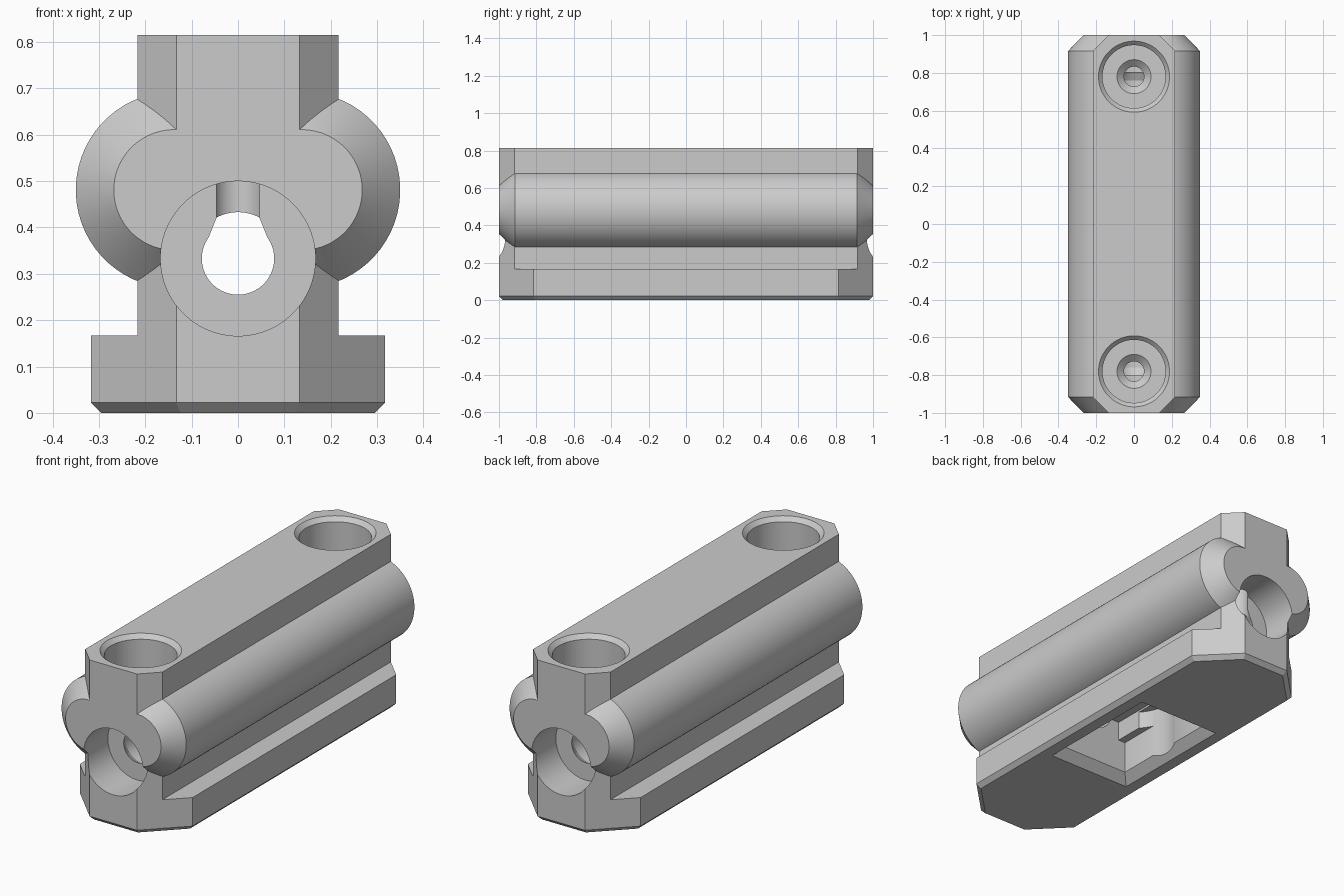
import bpy, bmesh, math
from mathutils import Matrix

if "Cube" in bpy.data.objects:
    bpy.data.objects.remove(bpy.data.objects["Cube"], do_unlink=True)

gray = bpy.data.materials.new("plain gray")
gray.use_nodes = True
COLOR = (0.6, 0.6, 0.6, 1)
gray.diffuse_color = COLOR
for node in gray.node_tree.nodes:
    if node.type == 'BSDF_PRINCIPLED':
        node.inputs["Base Color"].default_value = COLOR

ALONG_Y = Matrix.Rotation(math.radians(-90), 4, 'X')


def loft(name, rings, matrix=Matrix()):
    """Closed solid through a stack of rings with equal point counts."""
    bm = bmesh.new()
    loops = [[bm.verts.new(matrix @ Matrix.Translation(p).to_translation()) for p in ring]
             for ring in rings]
    n = len(loops[0])
    for a, b in zip(loops, loops[1:]):
        for i in range(n):
            j = (i + 1) % n
            bm.faces.new((a[i], a[j], b[j], b[i]))
    bm.faces.new(loops[0][::-1])
    bm.faces.new(loops[-1])
    bmesh.ops.recalc_face_normals(bm, faces=bm.faces)
    mesh = bpy.data.meshes.new(name)
    bm.to_mesh(mesh)
    bm.free()
    mesh.materials.append(gray)
    obj = bpy.data.objects.new(name, mesh)
    bpy.context.collection.objects.link(obj)
    return obj


def lathe(name, profile, matrix=Matrix(), steps=64):
    """Round solid from (radius, height) pairs."""
    angles = [2 * math.pi * (i + 0.5) / steps for i in range(steps)]
    return loft(name, [[(r * math.cos(a), r * math.sin(a), h) for a in angles]
                       for r, h in profile], matrix)


def rect(hx, hy, z):
    return [(hx, hy, z), (-hx, hy, z), (-hx, -hy, z), (hx, -hy, z)]


def octagon(hx, end, length, z):
    side = length - (hx - end)
    quarter = [(hx, side), (end, length)]
    half = quarter + [(-x, y) for x, y in reversed(quarter)]
    return [(x, y, z) for x, y in half + [(-x, -y) for x, y in half]]


def combine(target, other, operation):
    """Apply a boolean and discard the helper."""
    other.hide_render = True
    mod = target.modifiers.new("bool", 'BOOLEAN')
    mod.operation = operation
    mod.solver = 'EXACT'
    mod.object = other
    bpy.context.view_layer.update()
    result = target.evaluated_get(bpy.context.evaluated_depsgraph_get())
    mesh = bpy.data.meshes.new_from_object(result)
    target.modifiers.clear()
    target.data = mesh
    bpy.data.objects.remove(other, do_unlink=True)


# Stepped body: T-shaped section trimmed to a chamfered plan
half = [(0.4, -0.1), (0.4, 0.167), (0.217, 0.167), (0.217, 0.815)]
section = half + [(-x, z) for x, z in reversed(half)]
body = loft("rail_body", [[(x, y, z) for x, z in section] for y in (-1.1, 1.1)])
plan = loft("plan_trim", [octagon(0.295, 0.124, 0.978, 0),
                          octagon(0.317, 0.133, 1, 0.022),
                          octagon(0.317, 0.133, 1, 0.9)])
combine(body, plan, 'INTERSECT')

# Round side lobes with tapered ends
for side in (-1, 1):
    lobe = lathe("side_lobe", [(0.13, -1), (0.212, -0.915), (0.212, 0.915), (0.13, 1)],
                 Matrix.Translation((side * 0.138, 0, 0.481)) @ ALONG_Y)
    combine(body, lobe, 'UNION')

# Long bore with a counterbore at each end
bore_half = [(0.167, -1.1), (0.167, -0.805), (0.078, -0.805), (0.1, -0.76)]
bore = lathe("long_bore", bore_half + [(r, -h) for r, h in reversed(bore_half)],
             Matrix.Translation((0, 0, 0.333)) @ ALONG_Y)
combine(body, bore, 'DIFFERENCE')

# Counterbored screw holes from the top
for end in (-1, 1):
    hole = lathe("screw_hole", [(0.075, 0.335), (0.075, 0.36), (0.053, 0.42), (0.053, 0.615),
                                (0.09, 0.648), (0.167, 0.648), (0.167, 0.794),
                                (0.188, 0.815), (0.188, 0.9)],
                 Matrix.Translation((0, end * 0.78, 0)))
    combine(body, hole, 'DIFFERENCE')

# Bottom pocket: chamfered mouth, stepped walls, round centre
pocket = loft("bottom_pocket", [rect(0.255, 0.36, -0.02), rect(0.19, 0.295, 0.045),
                                rect(0.19, 0.295, 0.21), rect(0.15, 0.295, 0.211),
                                rect(0.15, 0.295, 0.31)])
combine(body, pocket, 'DIFFERENCE')
combine(body, lathe("pocket_round", [(0.207, 0.005), (0.207, 0.3)]), 'DIFFERENCE')

# Finish: one colour, smooth curves, sharp edges
body.data.materials.clear()
body.data.materials.append(gray)
for poly in body.data.polygons:
    poly.material_index = 0
for obj in bpy.context.selected_objects:
    obj.select_set(False)
body.select_set(True)
bpy.context.view_layer.objects.active = body
bpy.ops.object.shade_smooth_by_angle(angle=math.radians(25))
